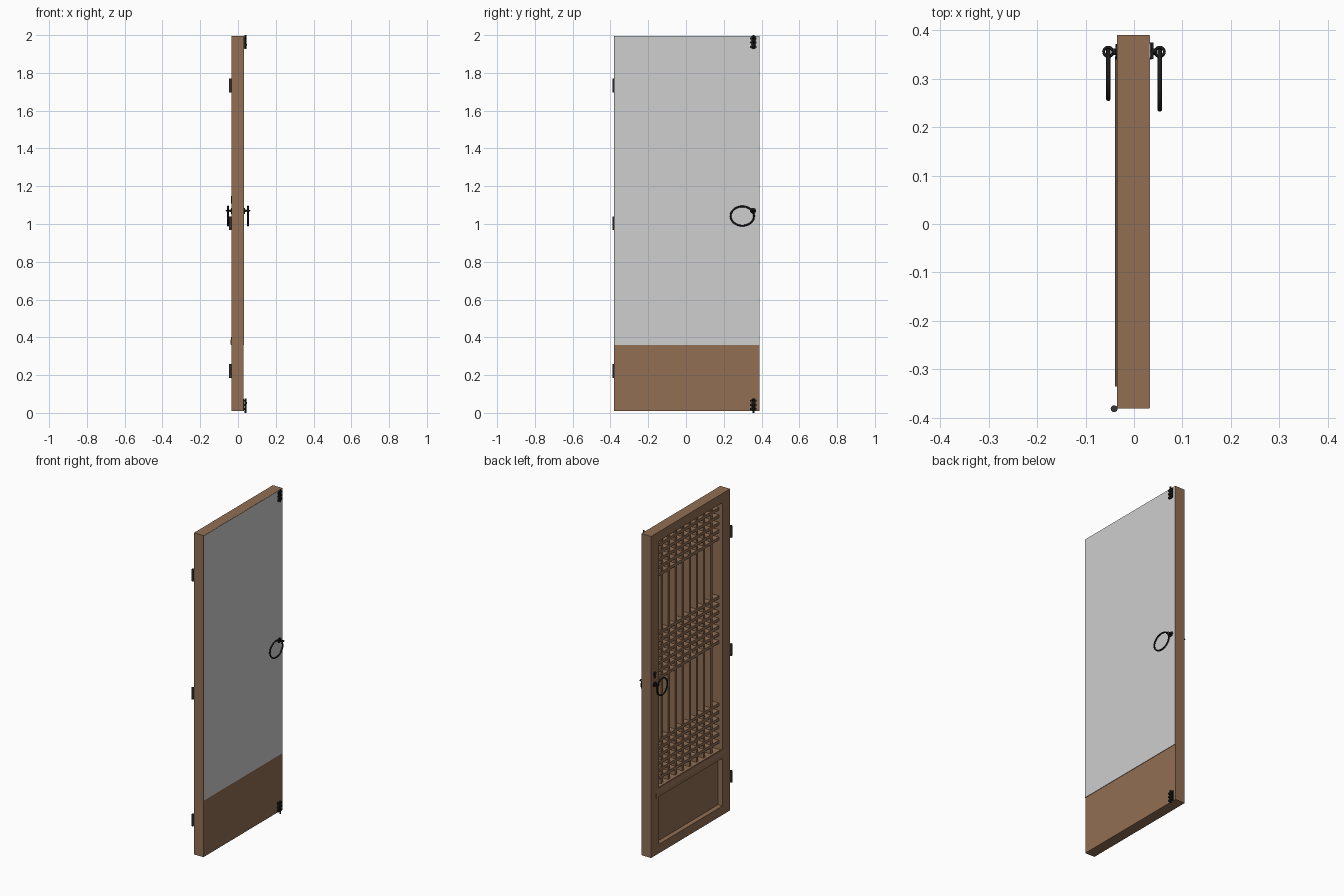
import bpy, bmesh, math
from mathutils import Matrix, Vector

if "Cube" in bpy.data.objects:
    bpy.data.objects.remove(bpy.data.objects["Cube"])


def mat(name, col):
    m = bpy.data.materials.new(name)
    m.diffuse_color = (*col, 1)
    m.use_nodes = True
    m.node_tree.nodes["Principled BSDF"].inputs["Base Color"].default_value = m.diffuse_color
    return m


WOOD = mat("brown wood", (0.283, 0.156, 0.087))
PAPER = mat("grey paper", (0.62, 0.62, 0.62))
IRON = mat("dark iron", (0.035, 0.035, 0.038))
BLACK = mat("black iron", (0.012, 0.012, 0.012))


def finish(name, bm, m, smooth=False):
    bmesh.ops.recalc_face_normals(bm, faces=bm.faces)
    me = bpy.data.meshes.new(name)
    bm.to_mesh(me)
    bm.free()
    ob = bpy.data.objects.new(name, me)
    bpy.context.collection.objects.link(ob)
    me.materials.append(m)
    if smooth:
        bpy.ops.object.select_all(action='DESELECT')
        ob.select_set(True)
        bpy.context.view_layer.objects.active = ob
        bpy.ops.object.shade_smooth_by_angle(angle=math.radians(40))
    return ob


def box(name, x, y, z, m):
    bm = bmesh.new()
    bmesh.ops.create_cube(bm, size=1)
    for v in bm.verts:
        v.co = [r[0] if c < 0 else r[1] for c, r in zip(v.co, (x, y, z))]
    return finish(name, bm, m)


def cylinder(name, p, q, r, m, seg=16):
    p, q = Vector(p), Vector(q)
    bm = bmesh.new()
    rot = (q - p).to_track_quat('Z', 'Y').to_matrix().to_4x4()
    bmesh.ops.create_cone(bm, cap_ends=True, segments=seg, radius1=r, radius2=r,
                          depth=(q - p).length,
                          matrix=Matrix.Translation((p + q) / 2) @ rot)
    return finish(name, bm, m, True)


def ring(name, centre, u, v, ru, rv, r, m, seg=40, sides=10):
    # elliptical torus in the plane of axes u and v
    u, v, c = Vector(u), Vector(v), Vector(centre)
    n = u.cross(v)
    bm = bmesh.new()
    loops = []
    for i in range(seg):
        a = math.tau * i / seg
        d = u * math.cos(a) + v * math.sin(a)
        p = c + u * ru * math.cos(a) + v * rv * math.sin(a)
        loops.append([bm.verts.new(p + d * r * math.cos(b) + n * r * math.sin(b))
                      for b in (math.tau * j / sides for j in range(sides))])
    for i in range(seg):
        A, B = loops[i], loops[(i + 1) % seg]
        for j in range(sides):
            k = (j + 1) % sides
            bm.faces.new((A[j], A[k], B[k], B[j]))
    return finish(name, bm, m, True)


# door frame
XF, XB = -0.035, 0.032
Y0, Y1, Z0, Z1 = -0.38, 0.39, 0.01, 1.995
W = 0.075
YI, YO = Y0 + W, Y1 - W
SILL, TOP, MID = 0.41, 1.938, 0.36
for side, y in (("hinge", (Y0, YI)), ("handle", (YO, Y1))):
    box(side + "_stile_upper", (XF, XB), y, (MID, Z1), WOOD)
    box(side + "_stile_lower", (XF, 0.030), y, (Z0, MID), WOOD)
box("top_rail", (XF, XB), (YI, YO), (TOP, Z1), WOOD)
box("bottom_rail", (XF, 0.030), (YI, YO), (Z0, 0.066), WOOD)
box("middle_rail", (XF + 0.003, XB), (YI, YO), (MID, SILL), WOOD)
box("lower_panel", (-0.006, 0.030), (YI, YO), (0.066, MID), WOOD)

# sloped moulding on the middle rail
bm = bmesh.new()
prof = [(-0.030, 0.415), (-0.034, 0.412), (-0.039, 0.385), (-0.039, 0.362), (-0.030, 0.358)]
f = bm.faces.new([bm.verts.new((x, YI - 0.03, z)) for x, z in prof])
ext = bmesh.ops.extrude_face_region(bm, geom=[f])
for v in ext["geom"]:
    if isinstance(v, bmesh.types.BMVert):
        v.co.y = YO + 0.03
finish("rail_moulding", bm, WOOD)

# paper sheet over the whole upper back
box("paper_sheet", (XB - 0.001, 0.033), (Y0 + 0.001, Y1 - 0.001), (MID, Z1 - 0.001), PAPER)

# lattice: full-height uprights and three bands of crossbars
BARS = 8
step = (YO - YI) / (BARS + 1)
for i in range(BARS):
    y = YI + step * (i + 1)
    box("lattice_upright", (-0.008, XB), (y - 0.009, y + 0.009), (SILL, TOP), WOOD)
for z_start, count in ((0.456, 6), (1.072, 7), (1.71, 5)):
    for i in range(count):
        z = z_start + 0.046 * i
        box("lattice_crossbar", (-0.011, XB), (YI, YO), (z - 0.009, z + 0.009), WOOD)

# hinges
for z in (0.185, 0.967, 1.697):
    cylinder("hinge_barrel", (-0.041, -0.381, z), (-0.041, -0.381, z + 0.073), 0.007, IRON)
    box("hinge_leaf", (-0.0365, -0.034), (-0.381, -0.377), (z + 0.002, z + 0.071), IRON)

# ring handles on both faces
for s, ru, yc in ((1, 0.062, 0.298), (-1, 0.050, 0.308)):
    face = 0.033 if s > 0 else -0.035
    cylinder("handle_rose", (face, 0.355, 1.07), (face + s * 0.003, 0.355, 1.07), 0.016, BLACK, 24)
    cylinder("handle_stem", (face, 0.355, 1.07), (s * 0.044, 0.355, 1.07), 0.007, BLACK)
    ring("handle_eyelet", (s * 0.053, 0.355, 1.07), (1, 0, 0), (0, 1, 0), 0.0095, 0.0095, 0.003, BLACK, 24)
    ring("ring_handle", (s * 0.053, yc, 1.042), (0, 1, 0), (0, 0, 1), ru, 0.051, 0.0045, BLACK)

# keyhole plate on the lattice face
cylinder("keyhole_disc", (-0.035, 0.355, 1.135), (-0.038, 0.355, 1.135), 0.013, BLACK, 24)
box("keyhole_tail", (-0.038, -0.035), (0.349, 0.361), (1.108, 1.13), BLACK)

# slide bolts at top and bottom corners
for s, zc in ((1, 1.96), (-1, 0.042)):
    face = 0.033 if s > 0 else 0.030
    box("bolt_plate", (face, face + 0.003), (0.343, 0.371), (zc - 0.032, zc + 0.032), IRON)
    cylinder("bolt_rod", (0.039, 0.357, zc - s * 0.034), (0.039, 0.357, 2.0 if s > 0 else 0.0), 0.005, BLACK)
    for dz in (-0.022, 0.0, 0.022):
        box("bolt_strap", (face, 0.0405), (0.340, 0.374), (zc + dz - 0.005, zc + dz + 0.005), BLACK)
    cylinder("bolt_knob", (0.039, 0.357, zc - s * 0.011), (0.047, 0.357, zc - s * 0.011), 0.005, BLACK)
